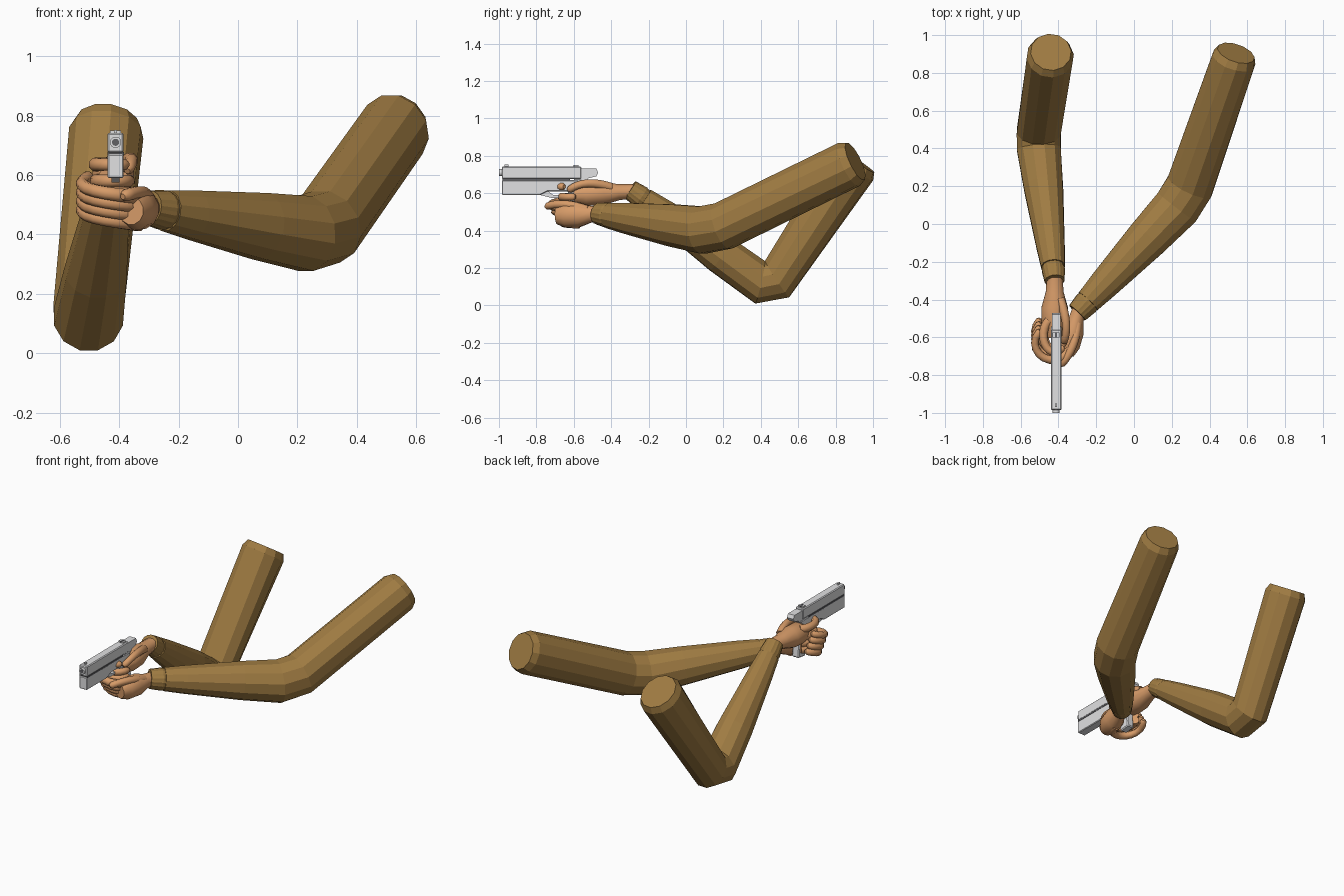
import bpy, bmesh, math
from mathutils import Vector

cube = bpy.data.objects.get("Cube")
if cube:
    bpy.data.objects.remove(cube, do_unlink=True)


def material(name, red, green, blue):
    mat = bpy.data.materials.new(name)
    mat.use_nodes = True
    mat.diffuse_color = (red, green, blue, 1)
    shader = next(n for n in mat.node_tree.nodes if n.type == "BSDF_PRINCIPLED")
    shader.inputs["Base Color"].default_value = mat.diffuse_color
    return mat


SLEEVE = material("brown_cloth", .35, .2, .055)
SKIN = material("skin", .68, .33, .14)
STEEL = material("light_steel", .75, .75, .76)
DARK = material("dark_steel", .12, .12, .13)
GUN_X = -.412
GUN_HALF = .027


def finish(name, bm, mat, smooth=False):
    bmesh.ops.recalc_face_normals(bm, faces=bm.faces)
    mesh = bpy.data.meshes.new(name)
    bm.to_mesh(mesh)
    bm.free()
    mesh.materials.append(mat)
    ob = bpy.data.objects.new(name, mesh)
    bpy.context.collection.objects.link(ob)
    if smooth:
        bpy.ops.object.select_all(action="DESELECT")
        ob.select_set(True)
        bpy.context.view_layer.objects.active = ob
        bpy.ops.object.shade_smooth_by_angle(angle=math.radians(50))
    return ob


def loft(name, points, widths, heights, mat, sides=12, smooth=False, flute=0):
    """Skin elliptical rings that follow a path."""
    bm = bmesh.new()
    steps = [(b - a).normalized() for a, b in zip(points, points[1:])]
    rings = []
    for i, (point, width, height) in enumerate(zip(points, widths, heights)):
        along = sum(steps[max(i - 1, 0):i + 1], Vector()).normalized()
        side = along.cross(Vector((0, 0, 1))).normalized()
        up = side.cross(along)
        ring = []
        for k in range(sides):
            angle = math.tau * (k + .5) / sides
            offset = side * math.cos(angle) * width + up * math.sin(angle) * height
            ring.append(bm.verts.new(point + offset * (1 + flute * (k % 2))))
        rings.append(ring)
    for a, b in zip(rings, rings[1:]):
        for k in range(sides):
            j = (k + 1) % sides
            bm.faces.new((a[k], a[j], b[j], b[k]))
    bm.faces.new(rings[0])
    bm.faces.new(rings[-1])
    return finish(name, bm, mat, smooth)


def arm(side, shoulder, elbow, wrist, shoulder_r, elbow_r, wrist_r):
    """Sleeve with a chamfered shoulder end, a two-ring elbow and a ribbed cuff."""
    shoulder, elbow, wrist = Vector(shoulder), Vector(elbow), Vector(wrist)
    upper = (elbow - shoulder).normalized()
    fore = (wrist - elbow).normalized()
    bend = elbow_r * .55
    points = [shoulder, shoulder + upper * .04, elbow - upper * bend, elbow + fore * bend]
    radii = [shoulder_r * .86, shoulder_r, elbow_r, elbow_r]
    for t in (.35, .75, .9):
        points.append(elbow.lerp(wrist, t))
        radii.append(elbow_r + (wrist_r - elbow_r) * t ** 1.5)
    heights = [r * 1.08 for r in radii[:2]] + radii[2:]
    loft(side + "_sleeve", points, radii, heights, SLEEVE)
    cuff = [wrist - fore * back for back in (.1, .07, 0)]
    ribs = [wrist_r * grow for grow in (1, 1.1, .95)]
    loft(side + "_cuff", cuff, ribs, ribs, SLEEVE, sides=32, flute=.03)


def palm(side, wrist, knuckles, width, height):
    """Hand that is narrow at the wrist and full toward the knuckles."""
    wrist, knuckles = Vector(wrist), Vector(knuckles)
    shape = {0: .6, .25: .68, .5: 1, .8: 1, 1: .7}
    loft(side + "_palm", [wrist.lerp(knuckles, t) for t in shape],
         [width * s for s in shape.values()], [height * s for s in shape.values()], SKIN, smooth=True)


def finger(name, path, r=.026):
    """Tapering finger with a rounded tip."""
    count = len(path)
    radii = [r * (1 - .25 * i / count) for i in range(count)]
    path = path + [path[-1] + (path[-1] - path[-2]).normalized() * r / 2]
    radii.append(r * .4)
    loft(name, path, radii, radii, SKIN, sides=8, smooth=True)


def curl(name, centre, reach, start, sweep, rise=0):
    """Finger wrapped round the grip on an ellipse, angles in degrees."""
    path = []
    for i in range(12):
        t = i / 11
        angle = math.radians(start + sweep * t)
        path.append(Vector(centre) + Vector((reach[0] * math.cos(angle), reach[1] * math.sin(angle), rise * t * t)))
    finger(name, path)


def thumb(name, root, joint, tip):
    root, joint, tip = Vector(root), Vector(joint), Vector(tip)
    finger(name, [root.lerp(joint, i / 8).lerp(joint.lerp(tip, i / 8), i / 8) for i in range(9)])


def plate(name, profile, half, mat=STEEL, bevel=0):
    """Extrude a side profile of (y, z) points evenly about the pistol's middle."""
    bm = bmesh.new()
    face = bm.faces.new([bm.verts.new((GUN_X - half, y, z)) for y, z in profile])
    out = bmesh.ops.extrude_face_region(bm, geom=[face])
    moved = [g for g in out["geom"] if isinstance(g, bmesh.types.BMVert)]
    bmesh.ops.translate(bm, vec=(2 * half, 0, 0), verts=moved)
    ob = finish(name, bm, mat)
    if bevel:
        mod = ob.modifiers.new("edge", "BEVEL")
        mod.width = bevel
        mod.segments = 1


def box(name, front, back, bottom, top, half, mat=STEEL, bevel=0):
    plate(name, [(front, bottom), (back, bottom), (back, top), (front, top)], half, mat, bevel)


def disc(name, front, back, r, mat):
    ends = [Vector((GUN_X, y, .71)) for y in (front, back)]
    loft(name, ends, (r, r), (r, r), mat, sides=16, smooth=True)


# Arms
arm("right", (-.44, .91, .775), (-.51, .45, .085), (-.42, -.3, .62), .126, .12, .055)
arm("left", (.54, .905, .77), (.275, .14, .395), (-.3, -.47, .49), .12, .13, .06)

# Right hand: trigger finger above three gripping fingers
palm("right", (-.42, -.28, .61), (-.42, -.6, .59), .072, .065)
thumb("right_thumb", (-.39, -.4, .63), (-.34, -.54, .68), (-.37, -.62, .62))
curl("right_index", (-.42, -.59, .635), (.06, .09), 120, 190)
for i in range(3):
    curl(f"right_grip_finger_{i}", (-.42, -.59, .58 - .04 * i), (.055, .075), 120, 230)

# Left hand: four fingers wrapped over the front of the right hand
palm("left", (-.29, -.45, .49), (-.36, -.69, .48), .062, .068)
thumb("left_thumb", (-.3, -.53, .51), (-.31, -.66, .56), (-.38, -.74, .53))
for i in range(4):
    curl(f"left_finger_{i}", (-.43, -.57 - .02 * i, .435 + .03 * i), (.095, .09), 0, -220, rise=.07)

# Pistol body
box("slide", -.985, -.56, .675, .742, GUN_HALF, bevel=.005)
plate("slide_tail", [(-.6, .66), (-.54, .66), (-.52, .68), (-.48, .69), (-.47, .71), (-.48, .732), (-.6, .732)],
      GUN_HALF * .85)
box("slide_groove", -.98, -.62, .667, .678, GUN_HALF + .001, DARK)
plate("frame", [(-.985, .59), (-.78, .59), (-.74, .61), (-.56, .61), (-.54, .67), (-.985, .67)],
      GUN_HALF, bevel=.004)
plate("grip", [(-.64, .64), (-.54, .64), (-.52, .44), (-.59, .43)], GUN_HALF * .9, bevel=.006)
plate("trigger_guard", [(-.78, .59), (-.72, .575), (-.62, .575), (-.62, .59), (-.71, .59), (-.75, .62)],
      GUN_HALF / 2)

# Muzzle
disc("muzzle", -1, -.97, .019, STEEL)
disc("bore", -1.001, -.99, .012, DARK)

# Sights
box("front_sight", -.97, -.95, .735, .752, GUN_HALF / 5)
box("rear_sight", -.6, -.575, .735, .75, GUN_HALF * .7)
box("rear_notch", -.601, -.574, .742, .751, GUN_HALF / 5, DARK)
